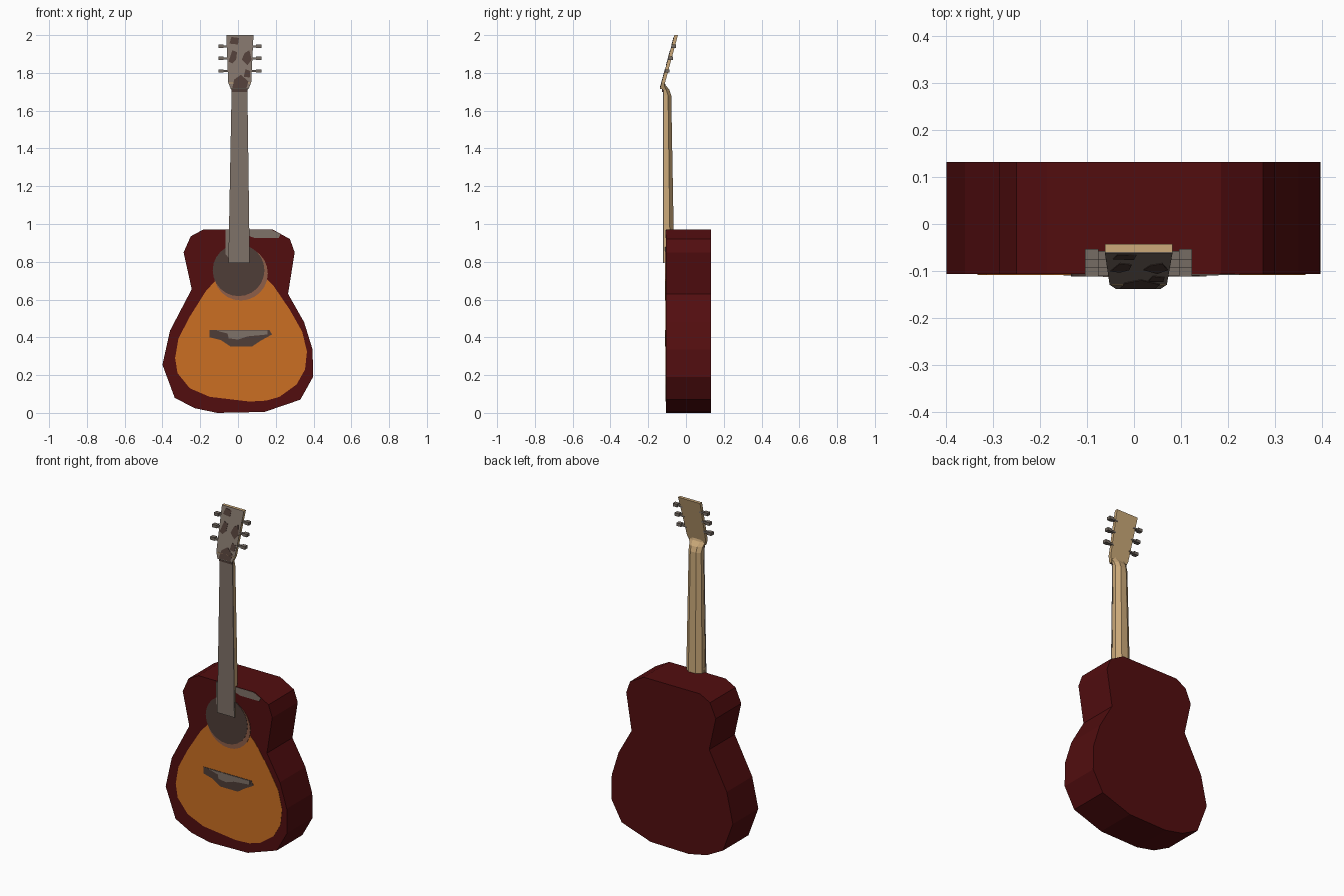
import bpy, bmesh, math


def colour(name, r, g, b):
    m = bpy.data.materials.new(name)
    lin = lambda c: ((c / 255 + 0.055) / 1.055) ** 2.4 if c > 10 else c / 255 / 12.92
    m.diffuse_color = (lin(r), lin(g), lin(b), 1)
    return m


RED = colour("dark red lacquer", 82, 13, 15)
ORANGE = colour("orange top", 203, 111, 34)
DARK = colour("dark brown", 79, 61, 55)
BROWN = colour("mid brown", 142, 94, 72)
GREY = colour("grey brown", 127, 114, 104)
TAN = colour("tan wood", 204, 170, 122)
METAL = colour("tuner grey", 118, 108, 100)


def loft(name, rings, mat):
    """Skin a list of equal-length rings and cap both ends."""
    bm = bmesh.new()
    vs = [[bm.verts.new(p) for p in r] for r in rings]
    n = len(vs[0])
    for a, b in zip(vs, vs[1:]):
        for i in range(n):
            j = (i + 1) % n
            bm.faces.new((a[i], a[j], b[j], b[i]))
    bm.faces.new(vs[0])
    bm.faces.new(vs[-1])
    bmesh.ops.recalc_face_normals(bm, faces=bm.faces)
    me = bpy.data.meshes.new(name)
    bm.to_mesh(me)
    bm.free()
    me.materials.append(mat)
    ob = bpy.data.objects.new(name, me)
    bpy.context.collection.objects.link(ob)
    return ob


def prism(name, pts, front, back, mat, slope=0.0, z0=0.0):
    """Extrude an x-z outline along y; slope leans it backwards with height."""
    rings = [[(x, y + slope * (z - z0), z) for x, z in pts] for y in (front, back)]
    return loft(name, rings, mat)


def box(name, c, s, mat):
    x, z = s[0] / 2, s[2] / 2
    pts = [(c[0] - x, c[2] - z), (c[0] + x, c[2] - z), (c[0] + x, c[2] + z), (c[0] - x, c[2] + z)]
    return prism(name, pts, c[1] - s[1] / 2, c[1] + s[1] / 2, mat)


def disc(cx, cz, r, n):
    return [(cx + r * math.cos(i * math.tau / n), cz + r * math.sin(i * math.tau / n)) for i in range(n)]


FACE = -0.107  # front plane of the body


def decal(name, pts, layer, mat):
    return prism(name, pts, FACE - 0.0015 * layer, FACE + 0.001, mat)


# body
prism("body", [(-0.11, 0), (0.14, 0.005), (0.33, 0.07), (0.397, 0.19), (0.395, 0.335),
               (0.35, 0.48), (0.265, 0.63), (0.30, 0.85), (0.275, 0.92), (0.185, 0.97),
               (-0.185, 0.97), (-0.25, 0.935), (-0.288, 0.85), (-0.245, 0.655),
               (-0.36, 0.435), (-0.40, 0.255), (-0.335, 0.08), (-0.23, 0.025)],
      FACE, 0.132, RED)

# painted top, sound hole rosette and bridge
decal("orange_top", [(0.06, 0.06), (0.15, 0.065), (0.22, 0.085), (0.31, 0.15), (0.355, 0.23),
                     (0.365, 0.325), (0.34, 0.43), (0.275, 0.545), (0.19, 0.67), (0.14, 0.72),
                     (-0.12, 0.70), (-0.17, 0.645), (-0.255, 0.51), (-0.315, 0.395),
                     (-0.333, 0.29), (-0.32, 0.21), (-0.255, 0.13), (-0.15, 0.085)], 1, ORANGE)
decal("rosette", disc(0.015, 0.738, 0.143, 24), 2, BROWN)
decal("sound_hole", disc(0.003, 0.755, 0.137, 24), 3, DARK)
decal("bridge", [(-0.15, 0.44), (0.165, 0.44), (0.18, 0.415), (0.125, 0.385), (0.075, 0.352),
                 (-0.04, 0.352), (-0.09, 0.385), (-0.15, 0.40)], 2, DARK)
decal("saddle", [(-0.12, 0.437), (0.155, 0.437), (0.155, 0.415), (0.05, 0.405), (0.0, 0.388),
                 (-0.05, 0.395), (-0.055, 0.42)], 3, GREY)
decal("upper_patch", [(0.05, 0.968), (0.18, 0.968), (0.225, 0.945), (0.215, 0.925),
                      (0.09, 0.925), (0.05, 0.94)], 1, GREY)
decal("neck_side_patch", [(-0.066, 0.968), (-0.04, 0.968), (-0.04, 0.81), (-0.066, 0.84)], 4, GREY)


# neck: flat front, chamfered back, flaring into the head
def neck_ring(z, c, w, front, mid, back):
    return [(c - w, front, z), (c + w, front, z), (c + w, mid, z), (c + w * 0.45, back, z),
            (c - w * 0.45, back, z), (c - w, mid, z)]


loft("neck", [neck_ring(0.90, 0.006, 0.053, -0.117, -0.085, -0.064),
              neck_ring(1.68, 0.008, 0.041, -0.117, -0.095, -0.078),
              neck_ring(1.71, 0.008, 0.043, -0.122, -0.105, -0.088),
              neck_ring(1.735, 0.009, 0.052, -0.130, -0.116, -0.108),
              neck_ring(1.75, 0.010, 0.058, -0.131, -0.117, -0.112)], TAN)
prism("fretboard_base", [(-0.05, 0.795), (0.061, 0.795), (0.057, 1.0), (-0.046, 1.0)],
      -0.117, FACE + 0.002, TAN)
prism("fretboard", [(-0.051, 0.793), (0.062, 0.793), (0.05, 1.70), (-0.034, 1.70)],
      -0.123, -0.116, GREY)
box("nut", (0.008, -0.122, 1.707), (0.086, 0.012, 0.016), DARK)

# head, leaning back
LEAN, Z0, HEAD = 0.27, 1.74, -0.130
outline = [(-0.038, 1.715), (0.056, 1.715), (0.07, 1.75), (0.082, 2.0), (-0.062, 2.0), (-0.052, 1.75)]
prism("head", outline, HEAD, HEAD + 0.017, TAN, LEAN, Z0)
prism("head_face", outline, HEAD - 0.002, HEAD + 0.001, GREY, LEAN, Z0)
blotches = [[(-0.045, 1.955), (0.0, 1.95), (0.005, 1.985), (-0.035, 1.99)],
            [(-0.05, 1.86), (-0.03, 1.85), (-0.01, 1.87), (-0.005, 1.91), (-0.03, 1.92)],
            [(-0.03, 1.72), (0.045, 1.72), (0.055, 1.755), (0.015, 1.79), (-0.02, 1.765)],
            [(0.02, 1.87), (0.05, 1.84), (0.072, 1.87), (0.06, 1.92), (0.035, 1.905)],
            [(0.03, 1.78), (0.062, 1.775), (0.065, 1.81), (0.04, 1.82)]]
for i, pts in enumerate(blotches):
    prism(f"head_blotch_{i + 1}", pts, HEAD - 0.0035, HEAD, DARK, LEAN, Z0)

# tuners: three stems and knobs on each side
for side, label in ((-1, "left"), (1, "right")):
    for i, z in enumerate((1.81, 1.877, 1.94)):
        y = HEAD + 0.009 + LEAN * (z - Z0)
        box(f"tuner_stem_{label}_{i + 1}", (0.01 + side * 0.075, y, z), (0.04, 0.018, 0.010), METAL)
        box(f"tuner_knob_{label}_{i + 1}", (0.01 + side * 0.100, y + 0.002, z), (0.028, 0.024, 0.018), METAL)
